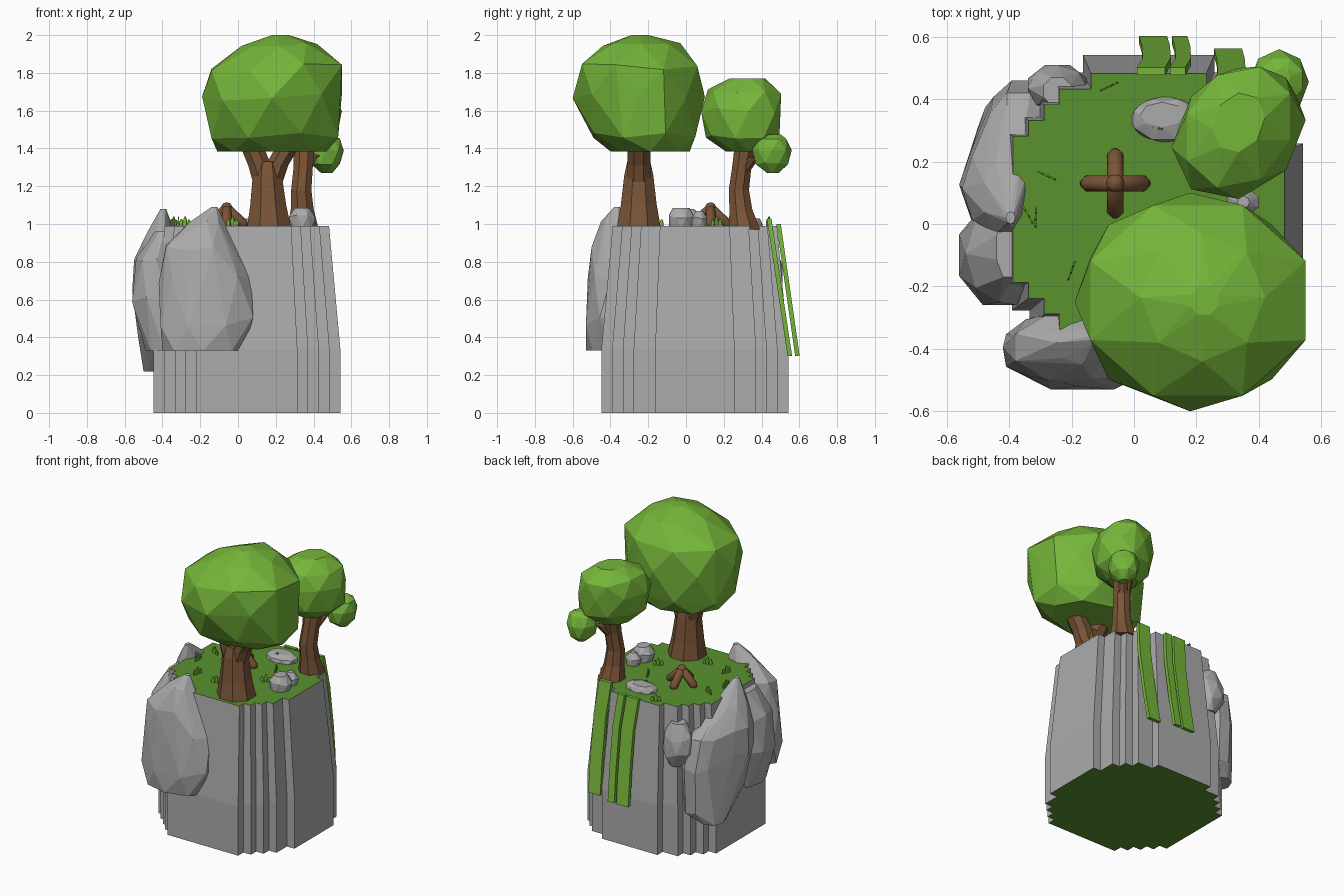
import bpy, bmesh, math, random
from mathutils import Vector

if "Cube" in bpy.data.objects:
    bpy.data.objects.remove(bpy.data.objects["Cube"])

random.seed(4)


def material(name, rgb):
    m = bpy.data.materials.new(name)
    m.diffuse_color = (*rgb, 1)
    m.use_nodes = True
    m.node_tree.nodes["Principled BSDF"].inputs["Base Color"].default_value = m.diffuse_color
    return m


STONE = material("stone grey", (0.41, 0.41, 0.41))
GRASS = material("grass green", (0.10, 0.29, 0.028))
LEAF = material("leaf green", (0.18, 0.47, 0.042))
BARK = material("bark brown", (0.195, 0.09, 0.038))


def finish(name, bm, *mats):
    bmesh.ops.recalc_face_normals(bm, faces=bm.faces)
    me = bpy.data.meshes.new(name)
    bm.to_mesh(me)
    bm.free()
    for m in mats:
        me.materials.append(m)
    ob = bpy.data.objects.new(name, me)
    bpy.context.collection.objects.link(ob)
    return ob


def loft(bm, rings):
    """Skin closed rings of points and cap both ends; returns the caps."""
    vs = [[bm.verts.new(p) for p in r] for r in rings]
    n = len(vs[0])
    for a, b in zip(vs, vs[1:]):
        for i in range(n):
            bm.faces.new((a[i], a[(i + 1) % n], b[(i + 1) % n], b[i]))
    return [bm.faces.new(vs[0][::-1]), bm.faces.new(vs[-1])]


def blob(name, mat, rings, jitter=0.0, shear=0.0, n=8):
    """Faceted convex lump from rings of (z, x0, x1, y0, y1)."""
    bm = bmesh.new()
    for k, (z, x0, x1, y0, y1) in enumerate(rings):
        off = (k % 2) * math.pi / n
        grow = 1 / math.cos(math.pi / n) if k % 2 else 1
        dz = jitter if 0 < k < len(rings) - 1 else 0
        for i in range(n):
            a = 2 * math.pi * i / n + off
            dx = (x1 - x0) / 2 * grow * math.cos(a)
            dy = (y1 - y0) / 2 * grow * math.sin(a) + shear * dx
            bm.verts.new(((x0 + x1) / 2 + dx, (y0 + y1) / 2 + dy, z + random.uniform(-dz, dz)))
    res = bmesh.ops.convex_hull(bm, input=bm.verts)
    junk = [g for g in res["geom_interior"] if isinstance(g, bmesh.types.BMVert)]
    bmesh.ops.delete(bm, geom=junk, context="VERTS")
    return finish(name, bm, mat)


def trunk(name, paths, n=8):
    """Tapered limbs, each a path of (x, y, z, radius)."""
    bm = bmesh.new()
    for path in paths:
        loft(bm, [[(x + r * math.cos(2 * math.pi * (i + .5) / n),
                    y + r * math.sin(2 * math.pi * (i + .5) / n), z)
                   for i in range(n)] for x, y, z, r in path])
    return finish(name, bm, BARK)


# Cliff: stepped round outline, vertical foot, tapered upper part, grass caps
stair = [(.385, .285), (.335, .285), (.335, .335), (.285, .335), (.285, .385)]
quads = [(1, 1, .185, .185), (-1, 1, .235, .185), (-1, -1, .235, .235), (1, -1, .185, .235)]
outline = []
for sx, sy, side, end in quads:
    q = [(.435, side), (.385, side)] + stair + [(end, .385), (end, .435)]
    q = [(sx * x, sy * y) for x, y in q]
    outline += q if sx * sy > 0 else q[::-1]
bm = bmesh.new()
caps = loft(bm, [[(.047 + x * s, .047 + y * s, z) for x, y in outline]
                 for z, s in ((0, 1.138), (.335, 1.138), (.99, 1))])
for f in caps:
    f.material_index = 1
finish("cliff", bm, STONE, GRASS)

# Boulders leaning on the cliff
blob("front_boulder", STONE, [
    (.33, -.40, .03, -.53, -.28), (.48, -.41, .08, -.53, -.28), (.70, -.42, .07, -.52, -.27),
    (.88, -.38, -.03, -.50, -.29), (.99, -.25, -.08, -.45, -.31), (1.09, -.14, -.11, -.38, -.35)], .03)
blob("west_boulder", STONE, [
    (.22, -.50, -.34, .22, .40), (.30, -.44, -.26, .28, .45), (.40, -.53, -.33, .04, .34),
    (.60, -.45, -.25, .28, .46), (.65, -.56, -.30, -.03, .28), (.80, -.46, -.28, .20, .42),
    (.82, -.55, -.33, -.03, .26), (.95, -.48, -.35, -.03, .20), (1.08, -.41, -.38, 0, .04)], .02)
blob("south_west_boulder", STONE, [
    (.33, -.49, -.30, -.25, .03), (.60, -.56, -.30, -.26, .06),
    (.80, -.54, -.32, -.25, .06), (.96, -.44, -.37, -.17, .02)], .02)
blob("corner_boulder", STONE, [
    (.60, -.28, -.19, .38, .48), (.68, -.34, -.15, .36, .51),
    (.80, -.34, -.15, .36, .51), (.89, -.29, -.20, .38, .47)], .02)

# Small stones on the grass
blob("flat_stone", STONE, [(.98, -.01, .21, .26, .41), (1.01, 0, .20, .27, .40), (1.03, .02, .16, .31, .39)], .005)
blob("round_stone", STONE, [(.98, .28, .40, -.09, .04), (1.04, .27, .41, -.09, .04), (1.085, .30, .38, -.07, .02)], .01)
blob("side_stone", STONE, [(.98, .31, .39, .03, .11), (1.03, .30, .40, .03, .11), (1.07, .33, .37, .05, .09)], .008)

# Large tree
trunk("large_trunk", [
    [(.165, -.25, .97, .128), (.16, -.25, 1.10, .103), (.155, -.25, 1.26, .083), (.155, -.25, 1.33, .066)],
    [(.14, -.25, 1.22, .066), (.115, -.25, 1.31, .066), (.07, -.25, 1.42, .066)],
    [(.175, -.25, 1.22, .066), (.205, -.25, 1.31, .066), (.27, -.25, 1.42, .066)]])
blob("large_crown", LEAF, [
    (1.385, -.11, .47, -.40, .02), (1.47, -.14, .53, -.49, .05), (1.67, -.19, .55, -.60, .10),
    (1.83, -.14, .55, -.55, .06), (1.94, .02, .42, -.44, -.03), (2.0, .18, .27, -.29, -.20)], .02)

# Small tree with a side tuft
trunk("small_trunk", [
    [(.345, .31, .97, .09), (.34, .29, 1.08, .065), (.335, .28, 1.18, .058),
     (.345, .295, 1.30, .055), (.35, .315, 1.42, .062)],
    [(.35, .30, 1.27, .035), (.39, .36, 1.35, .03), (.45, .43, 1.38, .025)]])
blob("small_crown", LEAF, [
    (1.385, .24, .45, .21, .40), (1.46, .17, .52, .12, .48), (1.60, .12, .55, .08, .50),
    (1.70, .17, .50, .13, .49), (1.77, .25, .42, .23, .42)], .015, .2)
blob("side_crown", LEAF, [
    (1.27, .44, .50, .43, .49), (1.32, .39, .54, .37, .54), (1.39, .37, .56, .35, .56),
    (1.45, .40, .54, .39, .53), (1.475, .45, .50, .44, .50)], .005)

# Campfire logs leaning together, smooth with rounded ends
bm = bmesh.new()
apex = Vector((-.06, .13, 1.085))
for i in range(4):
    a = i * math.pi / 2
    foot = Vector((-.06 + .09 * math.cos(a), .13 + .09 * math.sin(a), 1.0))
    d = (apex - foot).normalized()
    u = Vector((-math.sin(a), math.cos(a), 0))
    w = d.cross(u)
    tip = apex + d * .015
    spine = [(foot - d * .02, .012), (foot, .026), (tip, .026), (tip + d * .012, .012)]
    loft(bm, [[p + r * (u * math.cos(t * math.pi / 7) + w * math.sin(t * math.pi / 7))
               for t in range(14)] for p, r in spine])
logs = finish("campfire_logs", bm, BARK)
for p in logs.data.polygons:
    p.use_smooth = True

# Hanging vines on the back: (left x, right x, y at top, y at foot, top z)
for k, (x0, x1, y0, y1, top) in enumerate([
        (.01, .10, .49, .59, 1.0), (.115, .165, .49, .59, 1.0), (.25, .34, .44, .55, 1.03)]):
    bm = bmesh.new()
    rings = []
    for t, sway in ((0, 0), (.3, .018), (.7, .015), (1, .006)):
        y, z = y0 + (y1 - y0) * t, top + (.30 - top) * t
        rings.append([(x0 + sway, y - .012, z), (x1 + sway, y - .012, z),
                      (x1 + sway, y + .012, z), (x0 + sway, y + .012, z)])
    loft(bm, rings)
    finish(f"vine_{k + 1}", bm, LEAF)

# Grass tufts: thin upright blades at (x, y, heading in degrees)
bm = bmesh.new()
for x, y, deg in [(-.08, .44, 25), (-.28, .155, -25), (-.34, .03, -60), (-.315, .02, 88),
                  (-.20, -.15, 70), (-.03, -.19, 10), (.175, .16, -65), (.085, .305, -8),
                  (.21, .0, 30)]:
    u = Vector((math.cos(math.radians(deg)), math.sin(math.radians(deg)), 0))
    v = Vector((-u.y, u.x, 0)) * .003
    for s, h in ((-.022, .042), (0, .055), (.022, .038)):
        c = Vector((x, y, .985)) + u * s
        loft(bm, [[c + Vector((0, 0, z)) + u * (a * r) + v * b
                   for a, b in ((-1, -1), (1, -1), (1, 1), (-1, 1))]
                  for z, r in ((0, .008), (h * .6, .010), (h, .003))])
finish("grass_tufts", bm, LEAF)
